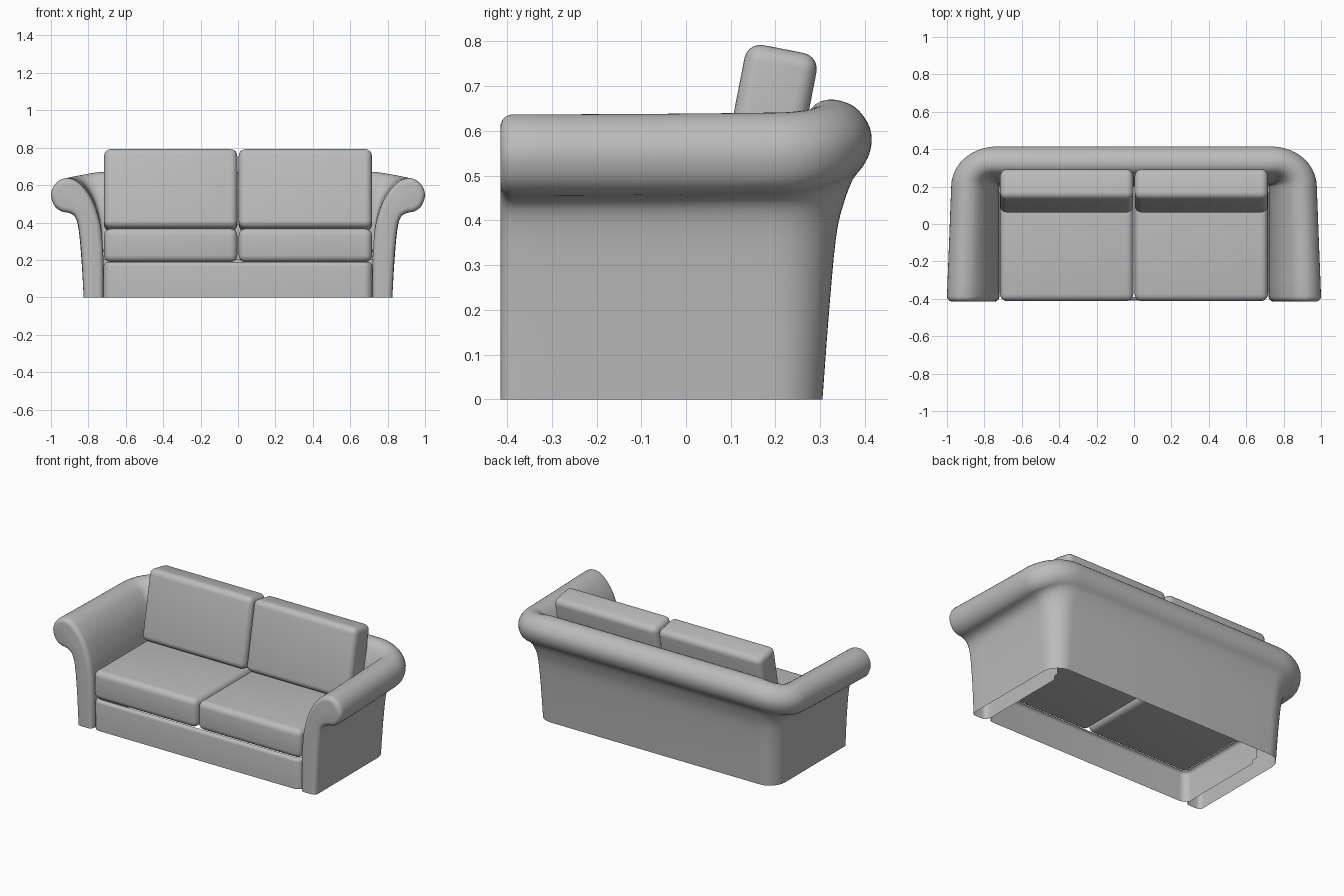
import bpy, bmesh, math
from mathutils import Vector, Matrix

cube = bpy.data.objects.get("Cube")
if cube:
    bpy.data.objects.remove(cube, do_unlink=True)

fabric = bpy.data.materials.new("grey_fabric")
fabric.use_nodes = True
GREY = (0.5, 0.5, 0.5, 1)
fabric.diffuse_color = GREY
fabric.node_tree.nodes["Principled BSDF"].inputs["Base Color"].default_value = GREY


def finish(bm, name, angle=40):
    mesh = bpy.data.meshes.new(name)
    bm.to_mesh(mesh)
    bm.free()
    obj = bpy.data.objects.new(name, mesh)
    mesh.materials.append(fabric)
    bpy.context.collection.objects.link(obj)
    bpy.ops.object.select_all(action='DESELECT')
    obj.select_set(True)
    bpy.context.view_layer.objects.active = obj
    bpy.ops.object.shade_smooth_by_angle(angle=math.radians(angle))
    return obj


def rounded_box(name, size, centre, radius, tilt=0):
    bm = bmesh.new()
    bmesh.ops.create_cube(bm, size=1)
    bmesh.ops.scale(bm, vec=size, verts=bm.verts)
    bmesh.ops.bevel(bm, geom=bm.edges[:], offset=radius, segments=5, profile=0.5, affect='EDGES')
    bm.transform(Matrix.Translation(centre) @ Matrix.Rotation(tilt, 4, 'X'))
    return finish(bm, name)


def smooth_line(points, steps=3):
    """Catmull-Rom curve through 2D points."""
    pts = [Vector(p) for p in points]
    pts = [2 * pts[0] - pts[1]] + pts + [2 * pts[-1] - pts[-2]]
    out = []
    for a, b, c, d in zip(pts, pts[1:], pts[2:], pts[3:]):
        for i in range(steps):
            t = i / steps
            out.append(0.5 * (2 * b + (c - a) * t + (2 * a - 5 * b + 4 * c - d) * t * t
                              + (3 * b - a - 3 * c + d) * t ** 3))
    return out + [pts[-2]]


# Rolled cross-sections: (distance out from the inner wall, height)
ARM = smooth_line([(.105, 0), (.115, .2), (.13, .36), (.148, .425), (.18, .45), (.225, .46),
                   (.262, .49), (.28, .545), (.265, .595), (.23, .628), (.19, .637), (.14, .62),
                   (.09, .57), (.05, .5), (.018, .4), (.005, .3), (0, .2), (0, 0)])
BACK = smooth_line([(.105, 0), (.12, .2), (.135, .36), (.15, .43), (.172, .49), (.195, .52),
                    (.21, .55), (.215, .585), (.205, .62), (.175, .655), (.13, .67), (.09, .66),
                    (.06, .62), (.03, .55), (.015, .45), (.01, .3), (0, .25), (0, .2)])
INNER_X, INNER_Y, FRONT = 0.72, 0.2, -0.415


def section(t_out, t_up):
    return [Vector((a.x + (b.x - a.x) * t_out, a.y + (b.y - a.y) * t_up)) for a, b in zip(ARM, BACK)]


def inset(profile, amount):
    out = []
    for i, p in enumerate(profile):
        d = (profile[min(i + 1, len(profile) - 1)] - profile[max(i - 1, 0)]).normalized()
        out.append(Vector((p.x - d.y * amount, max(p.y + d.x * amount, 0))))
    out[0].y = out[-1].y = 0
    return out


# Arms and back: one section swept round a U, with rounded front ends
def half_rings():
    rings = []
    r = 0.028
    for i in range(5, 0, -1):
        a = math.radians(90 * i / 5)
        y = FRONT + r * (1 - math.sin(a))
        rings.append([(INNER_X + p.x, y, p.y) for p in inset(ARM, r * (1 - math.cos(a)))])
    for i in range(9):
        f = i / 8
        y = FRONT + r + (INNER_Y - FRONT - r) * f
        rings.append([(INNER_X + p.x, y, p.y) for p in section(0.35 * f, 0.12 * f * f)])
    for i in range(1, 13):
        f = i / 12
        a = math.radians(90 * f)
        s = f * f * (3 - 2 * f)
        rings.append([(INNER_X + p.x * math.cos(a), INNER_Y + p.x * math.sin(a), p.y)
                      for p in section(0.35 + 0.65 * s, 0.12 + 0.88 * s)])
    return rings


half = half_rings()
path = half + [[(-x, y, z) for x, y, z in ring] for ring in reversed(half)]
bm = bmesh.new()
rows = [[bm.verts.new(co) for co in ring] for ring in path]
for r0, r1 in zip(rows, rows[1:]):
    for a, b, c, d in zip(r0, r0[1:], r1[1:], r1):
        bm.faces.new((a, b, c, d))
bm.faces.new(rows[0])
bm.faces.new(rows[-1])
bmesh.ops.remove_doubles(bm, verts=bm.verts, dist=0.0005)
bmesh.ops.recalc_face_normals(bm, faces=bm.faces)
finish(bm, "rolled_arms_and_back", 45)

# Seat base: an open frame with a rounded upper rim
bm = bmesh.new()
bmesh.ops.create_cube(bm, size=1)
bmesh.ops.scale(bm, vec=(1.436, 0.58, 0.188), verts=bm.verts)
bmesh.ops.translate(bm, vec=(0, -0.12, 0.094), verts=bm.verts)
bmesh.ops.delete(bm, geom=[f for f in bm.faces if f.normal.z < -0.5 or f.normal.y > 0.5], context='FACES')
front_edges = [e for e in bm.edges if all(v.co.y < 0 for v in e.verts)
               and abs(e.verts[0].co.z - e.verts[1].co.z) > 0.1]
bmesh.ops.bevel(bm, geom=front_edges, offset=0.045, segments=6, profile=0.5, affect='EDGES')
rim = [e for e in bm.edges if len(e.link_faces) == 2 and all(v.co.z > 0.18 for v in e.verts)]
bmesh.ops.bevel(bm, geom=rim, offset=0.02, segments=4, profile=0.5, affect='EDGES')
bm.normal_update()
bmesh.ops.delete(bm, geom=[f for f in bm.faces if f.normal.z > 0.99], context='FACES')
finish(bm, "seat_base")

# Seat and back cushions
for side, label in ((1, "left"), (-1, "right")):
    x = side * 0.36
    rounded_box(label + "_seat_cushion", (0.712, 0.61, 0.178), (x, -0.107, 0.278), 0.036)
    rounded_box(label + "_back_cushion", (0.712, 0.164, 0.43), (x, 0.177, 0.572), 0.036,
                math.radians(-11))
